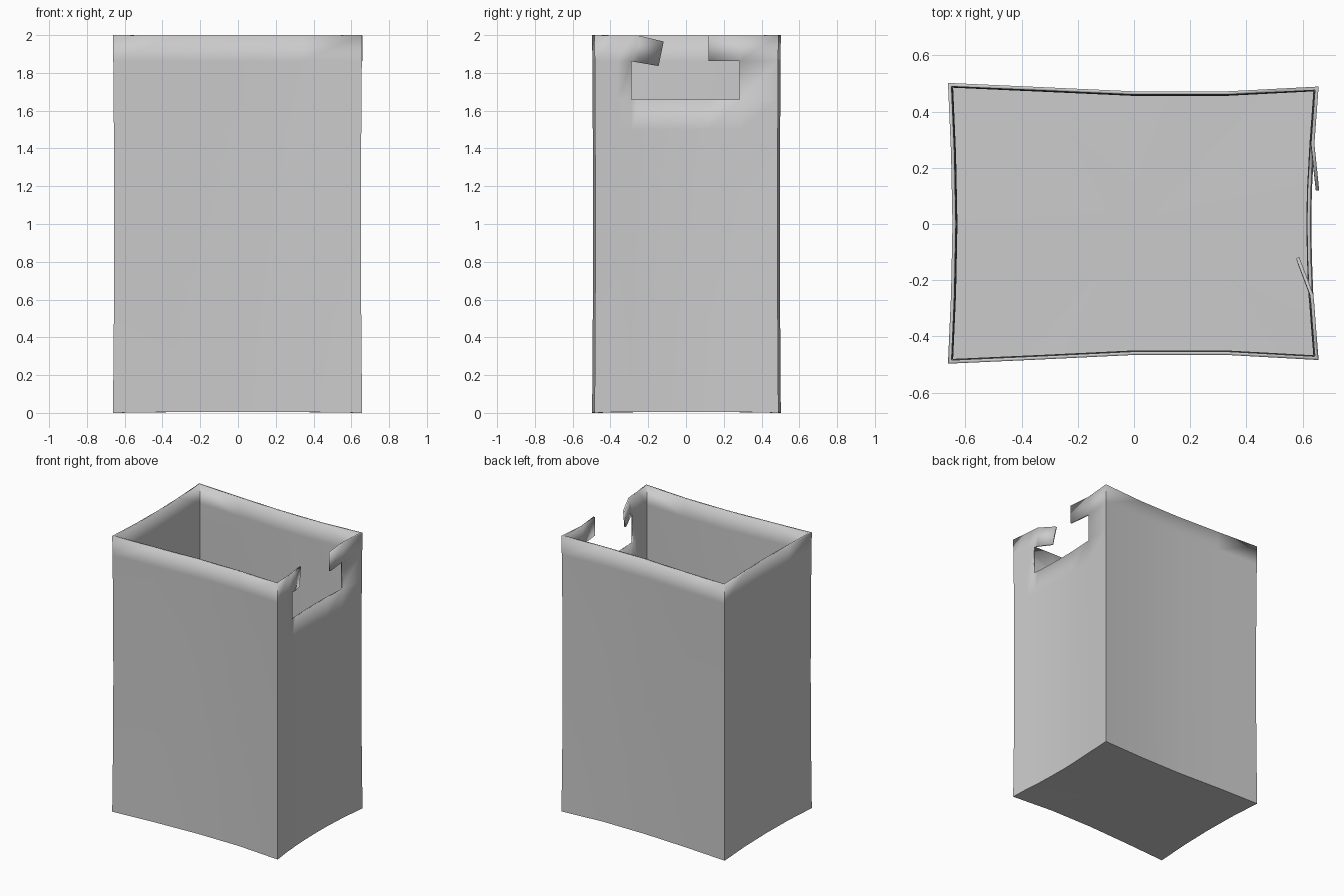
import bpy, bmesh

if "Cube" in bpy.data.objects:
    bpy.data.objects.remove(bpy.data.objects["Cube"])

# Outer wall outline, counter-clockwise from front-left corner
front = [(-0.662, -0.497), (-0.33, -0.482), (0.0, -0.466), (0.33, -0.466)]
right = [(0.657, -0.484), (0.647, -0.36), (0.642, -0.29), (0.638, -0.25),
         (0.633, -0.12), (0.631, 0.0), (0.633, 0.12), (0.642, 0.285)]
back = [(0.657, 0.489), (0.33, 0.472), (0.0, 0.472), (-0.33, 0.487)]
left = [(-0.662, 0.502), (-0.651, 0.25), (-0.646, 0.0), (-0.651, -0.25)]
ring = front + right + back + left
levels = [0, 0.5, 1.0, 1.5, 1.66, 1.862, 2.0]
n = len(ring)
corners = (0, 4, 12, 16)

bm = bmesh.new()
rows = []
for z in levels:
    pinch = 1 - 0.009 * (1 - (z - 1) ** 2)      # slight waist at mid height
    row = []
    for i, (x, y) in enumerate(ring):
        zz = z
        if i not in corners and z in (0, 2.0):   # edges sag towards the middle
            zz += 0.005 if z == 0 else -0.003
        row.append(bm.verts.new((x * pinch, y * pinch, zz)))
    rows.append(row)

# Walls, leaving out the T-shaped slot in the right side
for k in range(len(levels) - 1):
    for i in range(n):
        if (k == 4 and 6 <= i < 11) or (k == 5 and 8 <= i < 10):
            continue
        j = (i + 1) % n
        bm.faces.new((rows[k][i], rows[k][j], rows[k + 1][j], rows[k + 1][i]))

# Bent tab folded inward and tab folded outward
rows[5][7].co = (0.637, -0.252, 1.855)
rows[5][8].co = (0.597, -0.145, 1.837)
rows[6][8].co = (0.588, -0.118, 1.966)
for r in (5, 6):
    rows[r][10].co.x = 0.659

# Floor
centre = bm.verts.new((0, 0, 0.008))
for i in range(n):
    bm.faces.new((rows[0][(i + 1) % n], rows[0][i], centre))
loose = [v for v in bm.verts if not v.link_faces]
bmesh.ops.delete(bm, geom=loose, context='VERTS')

mesh = bpy.data.meshes.new("slotted_bin")
bm.to_mesh(mesh)
bm.free()
bin_body = bpy.data.objects.new("slotted_bin", mesh)
bpy.context.collection.objects.link(bin_body)
bpy.context.view_layer.objects.active = bin_body
bin_body.select_set(True)
bpy.ops.object.shade_smooth_by_angle(angle=0.52)

# Sheet thickness
solid = bin_body.modifiers.new("thickness", 'SOLIDIFY')
solid.thickness = 0.012
solid.offset = -1
solid.use_even_offset = True
